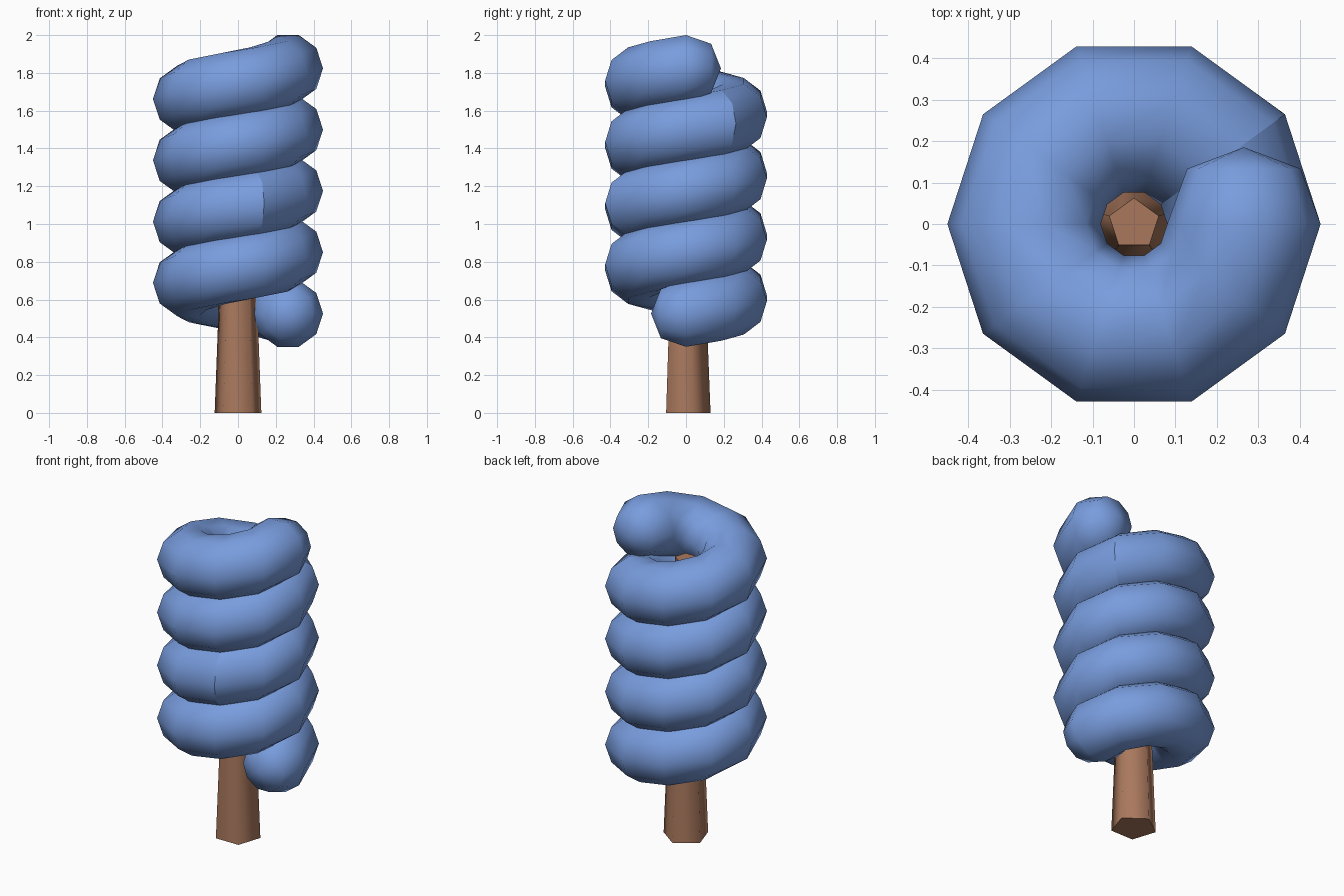
import bpy, bmesh
from math import sin, cos, pi
from mathutils import Vector

SIDES = 10            # tube sides, and steps per turn
TURNS = 4
COIL_R, TUBE_R = 0.265, 0.185
Z_START, Z_END = 0.526, 1.824
SEAMS = (18, 31)      # steps with a hard seam

cube = bpy.data.objects.get("Cube")
if cube:
    bpy.data.objects.remove(cube, do_unlink=True)


def material(name, rgb):
    mat = bpy.data.materials.new(name)
    mat.use_nodes = True
    mat.diffuse_color = (*rgb, 1)
    mat.node_tree.nodes["Principled BSDF"].inputs["Base Color"].default_value = (*rgb, 1)
    return mat


def finish(bm, name, mat):
    bmesh.ops.recalc_face_normals(bm, faces=bm.faces)
    mesh = bpy.data.meshes.new(name)
    bm.to_mesh(mesh)
    bm.free()
    mesh.materials.append(mat)
    obj = bpy.data.objects.new(name, mesh)
    bpy.context.collection.objects.link(obj)
    return obj


def ring(bm, centre, outward, radius):
    return [bm.verts.new(centre + outward * radius * cos(2 * pi * k / SIDES)
                         + Vector((0, 0, radius * sin(2 * pi * k / SIDES))))
            for k in range(SIDES)]


# Spiral foliage: a coiled tube with rounded ends
bm = bmesh.new()
steps = TURNS * SIDES
x_axis, y_axis = Vector((1, 0, 0)), Vector((0, 1, 0))
start = Vector((COIL_R, 0, Z_START))
end = Vector((COIL_R, 0, Z_END))
cap_r, cap_out = TUBE_R * 0.74, TUBE_R * 0.72

rings = [ring(bm, start - y_axis * cap_out, x_axis, cap_r)]
coil = []
for i in range(steps + 1):
    a = 2 * pi * i / SIDES
    outward = Vector((cos(a), sin(a), 0))
    centre = outward * COIL_R
    centre.z = Z_START + (Z_END - Z_START) * i / steps
    coil.append(ring(bm, centre, outward, TUBE_R))
rings += coil
rings.append(ring(bm, end + y_axis * cap_out, x_axis, cap_r))

for lower, upper in zip(rings, rings[1:]):
    for k in range(SIDES):
        n = (k + 1) % SIDES
        bm.faces.new((lower[k], lower[n], upper[n], upper[k]))
for tip_ring, tip in ((rings[0], start - y_axis * TUBE_R),
                      (rings[-1], end + y_axis * TUBE_R)):
    pole = bm.verts.new(tip)
    for k in range(SIDES):
        bm.faces.new((tip_ring[k], tip_ring[(k + 1) % SIDES], pole))
for face in bm.faces:
    face.smooth = True
for s in SEAMS:
    for k in range(SIDES):
        bm.edges.get((coil[s][k], coil[s][(k + 1) % SIDES])).smooth = False
finish(bm, "spiral_foliage", material("leaf blue", (0.19, 0.335, 0.73)))

# Trunk: tapered five-sided post inside the coil
bm = bmesh.new()
levels = []
for z, r in ((0, 0.13), (1.7, 0.063)):
    levels.append([bm.verts.new((r * cos(pi / 2 + 2 * pi * k / 5),
                                 r * sin(pi / 2 + 2 * pi * k / 5), z))
                   for k in range(5)])
for k in range(5):
    n = (k + 1) % 5
    bm.faces.new((levels[0][k], levels[0][n], levels[1][n], levels[1][k])).smooth = True
for level in levels:
    bm.faces.new(level)
    for k in range(5):
        bm.edges.get((level[k], level[(k + 1) % 5])).smooth = False
finish(bm, "trunk", material("bark brown", (0.40, 0.19, 0.11)))
